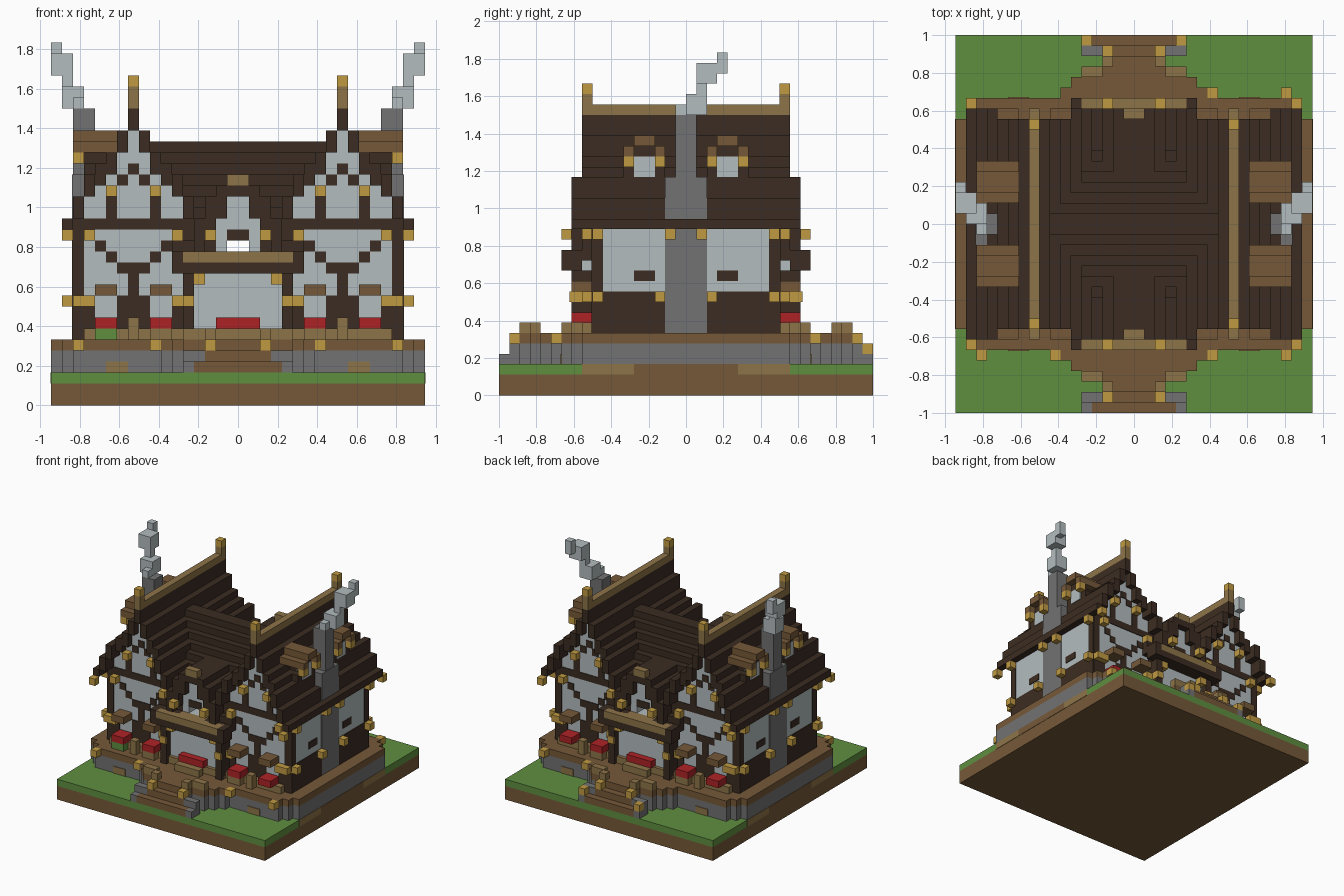
import bpy
import bmesh

cube = bpy.data.objects.get("Cube")
if cube:
    bpy.data.objects.remove(cube)

UNIT = 1 / 18          # edge of one building block
THIN = 0.1             # thickness of painted panels, in blocks


def make_material(name, hex_colour):
    channels = [int(hex_colour[i:i + 2], 16) / 255 for i in (0, 2, 4)]
    colour = [c / 12.92 if c < 0.04 else ((c + 0.055) / 1.055) ** 2.4 for c in channels]
    colour.append(1)
    material = bpy.data.materials.new(name)
    material.use_nodes = True
    material.diffuse_color = colour
    material.node_tree.nodes["Principled BSDF"].inputs["Base Color"].default_value = colour
    return material


timber = make_material("dark timber", "3b2c22")
earth = make_material("brown earth", "765939")
tan = make_material("tan wood", "8d7448")
gold = make_material("lamp gold", "c09a42")
plaster = make_material("pale plaster", "b3bcbf")
stone = make_material("grey stone", "727272")
grass = make_material("grass green", "608f40")
red = make_material("flower red", "ae2226")


def mirrored(low, high):
    return (-high, -low)


def part(name, material, boxes, mirror="xy"):
    """Join boxes, each given as x, y and z ranges in blocks, with mirror copies."""
    unique = []
    for x, y, z in boxes:
        xs = [x, mirrored(*x)] if "x" in mirror else [x]
        ys = [y, mirrored(*y)] if "y" in mirror else [y]
        for px in xs:
            for py in ys:
                if (px, py, z) not in unique:
                    unique.append((px, py, z))
    bm = bmesh.new()
    for ranges in unique:
        verts = bmesh.ops.create_cube(bm, size=1)["verts"]
        for v in verts:
            for axis, (low, high) in enumerate(ranges):
                v.co[axis] = (high if v.co[axis] > 0 else low) * UNIT
    mesh = bpy.data.meshes.new(name)
    bm.to_mesh(mesh)
    bm.free()
    mesh.materials.append(material)
    obj = bpy.data.objects.new(name, mesh)
    bpy.context.collection.objects.link(obj)
    return obj


def span(half):
    return (-half, half)


def cell(start, size=1):
    return (start, start + size)


# Ground slab
part("ground_earth", earth, [(span(17), span(18), (0, 2))])
part("ground_grass", grass, [(span(17), span(18), (2, 3))])
part("side_path", earth, [((16, 17 + THIN / 2), span(5), (2, 3))])
part("side_path_edges", tan, [((16, 17 + THIN / 2), (5, 10), (2, 3))])

# Stepped terrace: half width for each depth
terrace = [(0, 10, 17), (10, 11, 16), (11, 12, 15), (12, 13, 7),
           (13, 14, 6), (14, 15, 5), (15, 16, 3)]
part("terrace_stone", stone, [(span(w), (a, b), (3, 5)) for a, b, w in terrace])
part("terrace_floor", earth, [(span(w), (a, b), (5, 6)) for a, b, w in terrace])
part("terrace_patches", tan, [((10, 12), (11, 12 + THIN), (3, 4))])
part("stairs", earth, [(span(4), (17, 18), (3, 4)), (span(3), (16, 17), (3, 5))])
part("stair_sides", stone, [((4, 5), (17, 18), (3, 4)), ((3, 5), (16, 17), (3, 5))])
part("stair_railings", tan, [((3, 5), (14, 15), (6, 7)), ((2, 3), (15, 16), (5, 7))])
part("stair_lamps", gold, [((2, 3), (16, 17), (5, 6))])
part("back_stair_lamps", gold, [((4, 5), (17, 18), (4, 5))], "x")
front_lamps = [(cell(x), cell(-13), cell(5)) for x in (7, 14)]
part("terrace_front_lamps", gold, front_lamps, "x")
part("terrace_back_lamps", gold, [(x, mirrored(*y), z) for x, y, z in front_lamps], "")

# Wings: roof height falls away from the ridge column at x = 9..10
RIDGE = 9
tops = [27, 25, 23, 22, 21, 19, 17]
walls, roof = [], []
for d, top in enumerate(tops):
    reach = 11 if d > 3 else 10
    for x in {RIDGE + d, RIDGE - d}:
        roof.append((cell(x), span(reach), (top - (1 if d == 6 else 2), top)))
        if d < 6:
            walls.append((cell(x), span(9), (6, top - 2)))
part("wing_walls", plaster, walls)
part("wing_roof", timber, roof)
part("ridge_board", tan, [(cell(RIDGE), span(10), (27, 28)), (cell(RIDGE), (9, 10), (28, 29))])
part("ridge_finials", gold, [(cell(RIDGE), (9, 10), (29, 30))])


def both_sides(x, size=1):
    """The x range and its copy across the wing's ridge."""
    return [(x, x + size), (19 - x - size, 19 - x)]


# Timber frame on the gable fronts
face = (8, 9 + THIN)
frame = [(x, face, (6, 17)) for x in both_sides(14)]
frame += [(x, face, (6, 10)) for x in both_sides(13)]
frame += [(x, face, (6, 8)) for x in both_sides(11, 2)]
frame += [((8, 11), face, (6, 10)), (cell(RIDGE), face, (10, 13)), ((4, 15), face, (16, 17))]
for step in range(3):
    frame += [(x, face, cell(12 + step)) for x in both_sides(10 + step)]
frame += [(x, face, (17, 19)) for x in both_sides(11)]
frame += [(x, face, (20, 21)) for x in both_sides(10)]
frame += [(cell(RIDGE), face, (21, 22))]
part("gable_timbers", timber, frame)

# Timber frame and windows on the outer side walls
side = (14, 15 + THIN)
part("side_timbers", timber, [
    (side, (2, 9), (6, 10)), (side, (8, 9), (10, 17)), (side, (3, 5), (11, 12))])

# Windows, flower boxes and lintels
windows = both_sides(11, 2)
part("window_lintels", earth, [(x, (9, 11), (10, 11)) for x in windows])
part("flowers", red, [(x, (9, 11), (7, 8)) for x in windows] + [(span(2), (10, 11), (7, 8))])
part("planters", tan, [((5, 14), (9, 10), (6, 7)), (span(5), (10, 10.5), (6, 7)),
                       (cell(RIDGE), (10, 11), (6, 8)), (span(2), (11, 12), (6, 7))]
     + [(windows[1], (10, 11), (6, 7))])
part("garden_bed", grass, [(mirrored(*windows[0]), (-11, -10), (6, 7))], "")

# Wall lamps
lamps = [(x, (9, 10), cell(z)) for z in (9, 15) for x in both_sides(13)]
lamps += [(x, (9, 10), cell(19)) for x in both_sides(11)]
lamps += [(cell(4), (9, 11.2), cell(9)), (cell(14), (9, 10), cell(9))]
lamps += [(cell(15), cell(y), cell(z)) for y, z in ((8, 9), (2, 9), (8, 15), (1, 15))]
lamps += [(cell(3), cell(10), cell(11)), (cell(2), cell(11), cell(15)),
          (cell(15), cell(11), cell(15))]
part("wall_lamps", gold, lamps)

# Side dormers on the outer roof slopes
part("dormer_body", timber, [((10, 14), (3, 5), (20, 24)), ((10, 14), (2, 6), (19, 22))])
part("dormer_window", plaster, [((13, 14 + THIN), (3, 5), (21, 23))])
part("dormer_roof", earth, [((11, 15), (3, 5), (24, 25)),
                            ((11, 15), (2, 3), (23, 24)), ((11, 15), (5, 6), (23, 24))])
part("dormer_lamps", gold, [((14, 15), cell(y), (22, 23)) for y in (2, 5)])

# Chimneys and drifting smoke
part("chimneys", stone, [((13, 15 + THIN), span(2), (6, 21)), ((13, 15), span(1), (21, 27))])
part("smoke", plaster, [((14, 15), span(1), (27, 28)), ((14, 16), (0, 2), (27, 29)),
                        ((15, 16), (1, 2), (29, 30)), ((15, 17), (1, 3), (30, 32)),
                        ((16, 17), (3, 4), (31, 33))], "x")

# Middle hall with its cross roof
part("hall_walls", plaster, [(span(4), span(10), (6, 14))])
part("hall_posts", timber, [((4, 5), (9, 11), (6, 12)), (span(6), (10, 12), (12, 13)),
                            ((5, 6), (9, 12), (13, 14))])
part("balcony_board", tan, [(span(5), (10, 12), (13, 14))])
hall_roof = []
for k in range(11):
    x = (2, 6) if k > 6 else span(8)
    hall_roof.append((x, cell(k), (max(22 - k, 13), 24 - k)))
part("hall_roof", timber, hall_roof)

# Small gables over the balcony, open through the middle
part("balcony_gable", plaster, [((1, 2), (4, 10), (14, 17)), ((2, 3), (4, 10), (14, 15)),
                                (span(1), (4, 10), (16, 19))])
part("balcony_gable_roof", timber, [
    (span(1), (4, 11), (19, 20)), ((1, 2), (4, 11), (17, 20)), ((2, 3), (4, 11), (15, 19)),
    ((3, 4), (4, 11), (14, 17)), (span(1), (9, 10 + THIN), (15, 16))])
part("balcony_gable_crest", tan, [(span(1), (10, 11), (20, 21))])
